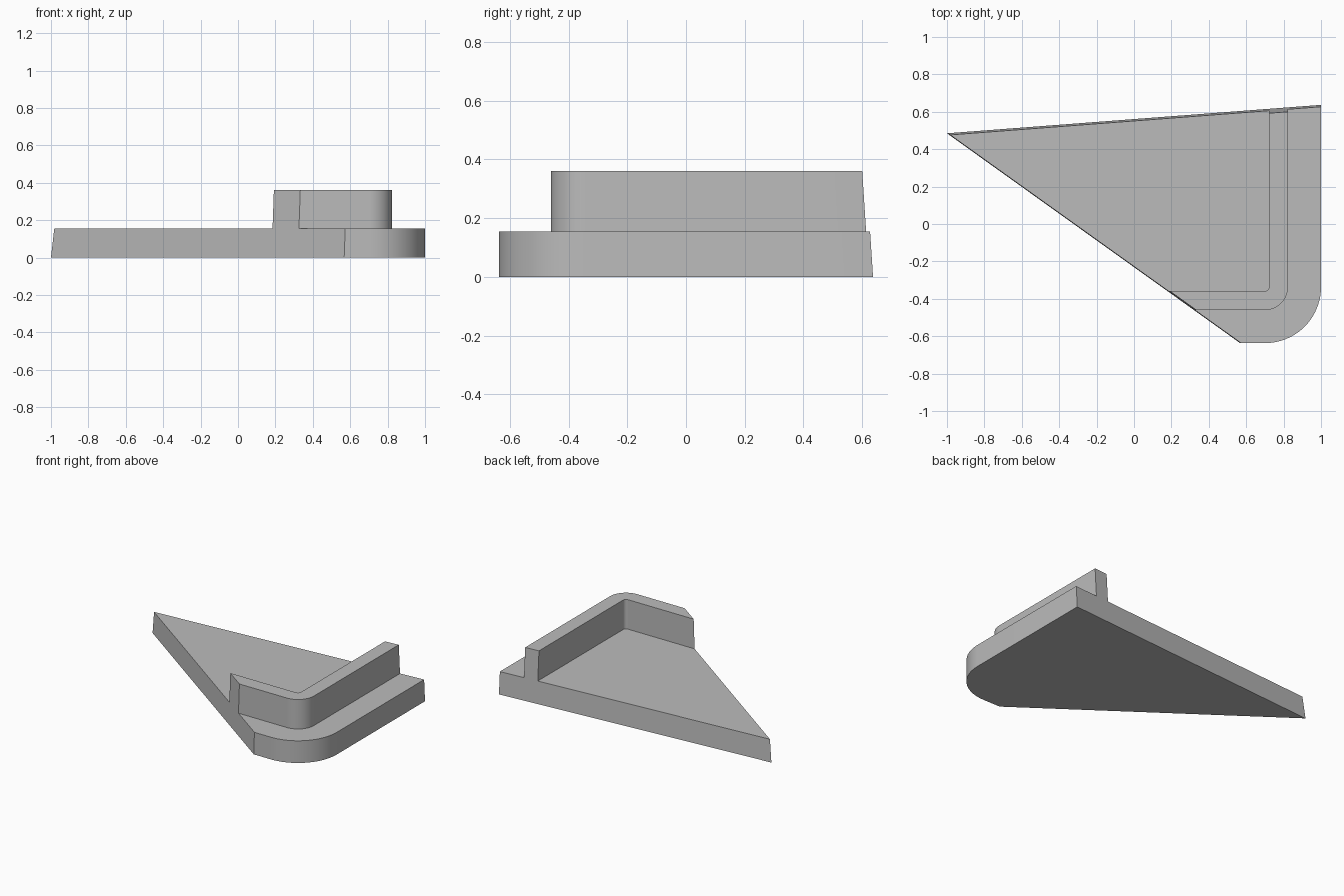
import bpy
import bmesh
from math import sin, cos, pi, radians

cube = bpy.data.objects.get("Cube")
if cube:
    bpy.data.objects.remove(cube, do_unlink=True)

grey = bpy.data.materials.new("plain grey")
grey.use_nodes = True
colour = (0.5, 0.5, 0.5, 1)
grey.diffuse_color = colour
grey.node_tree.nodes["Principled BSDF"].inputs["Base Color"].default_value = colour

# Shared centre of all the rounded corners, and the height of the plate
CX, CY = 0.70, -0.337
PLATE_TOP, WALL_TOP = 0.155, 0.361
FAR = 1.6

# Slanted trimming planes: a point and the outward normal
TIP = (-1, 0.485, 0)
TRIMS = [(-0.076, 1, 0.065), (-0.7157, -1, 0.025)]


def corner(radius, steps=20):
    """Quarter arc from the front side round to the left side."""
    return [(CX + radius * sin(pi / 2 * i / steps),
             CY - radius * cos(pi / 2 * i / steps)) for i in range(steps + 1)]


def trimmed_solid(name, outline, bottom, top):
    """Extrude an outline upwards and trim it with the slanted planes."""
    bm = bmesh.new()
    face = bm.faces.new([bm.verts.new((x, y, bottom)) for x, y in outline])
    ext = bmesh.ops.extrude_face_region(bm, geom=[face], use_keep_orig=True)
    raised = [v for v in ext["geom"] if isinstance(v, bmesh.types.BMVert)]
    bmesh.ops.translate(bm, verts=raised, vec=(0, 0, top - bottom))
    for normal in TRIMS:
        bmesh.ops.bisect_plane(bm, geom=bm.verts[:] + bm.edges[:] + bm.faces[:],
                               plane_co=TIP, plane_no=normal, clear_outer=True)
        bmesh.ops.holes_fill(bm, edges=[e for e in bm.edges if e.is_boundary])
    bmesh.ops.recalc_face_normals(bm, faces=bm.faces)
    mesh = bpy.data.meshes.new(name)
    bm.to_mesh(mesh)
    bm.free()
    mesh.materials.append(grey)
    obj = bpy.data.objects.new(name, mesh)
    bpy.context.collection.objects.link(obj)
    bpy.ops.object.select_all(action="DESELECT")
    obj.select_set(True)
    bpy.context.view_layer.objects.active = obj
    bpy.ops.object.shade_smooth_by_angle(angle=radians(25))
    return obj


# Flat base plate with one rounded corner
plate = corner(0.30)
trimmed_solid("base_plate",
              [(-FAR, plate[0][1])] + plate + [(plate[-1][0], FAR), (-FAR, FAR)],
              0, PLATE_TOP)

# Upright wall bending round the same corner
outer, inner = corner(0.123), corner(0.022)
trimmed_solid("corner_wall",
              [(-FAR, outer[0][1])] + outer + [(outer[-1][0], FAR), (inner[-1][0], FAR)]
              + inner[::-1] + [(-FAR, inner[0][1])],
              PLATE_TOP, WALL_TOP)
